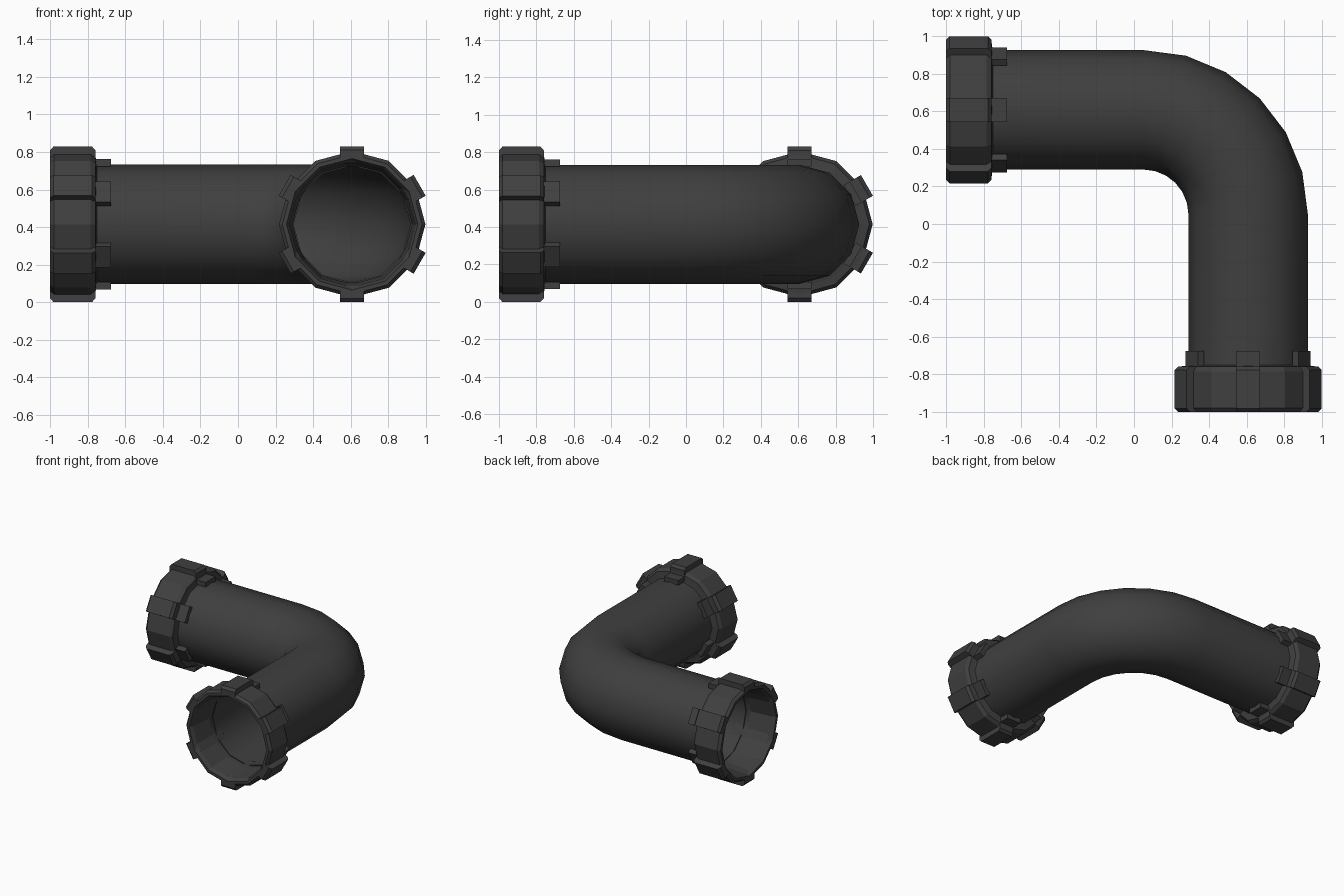
import bpy, bmesh
from math import sin, cos, pi, radians
from mathutils import Vector, Matrix

if "Cube" in bpy.data.objects:
    bpy.data.objects.remove(bpy.data.objects["Cube"])

C, Z = 0.608, 0.415      # pipe axis offset from centre, axis height
R_PIPE, R_BEND = 0.318, 0.558
SIDES = 12

mat = bpy.data.materials.new("dark_plastic")
mat.diffuse_color = (0.05, 0.05, 0.05, 1)
mat.use_nodes = True
mat.node_tree.nodes["Principled BSDF"].inputs["Base Color"].default_value = mat.diffuse_color


def finish(bm, name, smooth=False):
    bmesh.ops.recalc_face_normals(bm, faces=bm.faces)
    for f in bm.faces:
        f.smooth = smooth
    me = bpy.data.meshes.new(name)
    bm.to_mesh(me)
    bm.free()
    me.materials.append(mat)
    ob = bpy.data.objects.new(name, me)
    bpy.context.collection.objects.link(ob)
    return ob


def bridge(bm, a, b):
    n = len(a)
    for i in range(n):
        bm.faces.new((a[i], a[(i + 1) % n], b[(i + 1) % n], b[i]))


# Elbow pipe: straight run, six-step bend, straight run
k = C - R_BEND
path = [(Vector((-0.79, C, Z)), Vector((0, 1, 0)))]
for i in range(7):
    a = pi / 2 - i * pi / 12
    n = Vector((cos(a), sin(a), 0))
    path.append((Vector((k, k, Z)) + n * R_BEND, n))
path.append((Vector((C, -0.79, Z)), Vector((1, 0, 0))))
bm = bmesh.new()
rings = []
for p, n in path:
    rings.append([bm.verts.new(p + R_PIPE * (n * cos(2 * pi * j / SIDES)
                  + Vector((0, 0, 1)) * sin(2 * pi * j / SIDES)))
                  for j in range(SIDES)])
for a, b in zip(rings, rings[1:]):
    bridge(bm, a, b)
finish(bm, "elbow_pipe", smooth=True)

# Profiles as (depth from the mouth, radius)
COLLAR = [(0.21, R_PIPE), (0.03, 0.335), (0.0, 0.35), (0.0, 0.372), (0.02, 0.39),
          (0.215, 0.39), (0.24, 0.372), (0.245, 0.335), (0.25, 0.312)]
LUG = [(0.0, 0.352), (0.0, 0.395), (0.018, Z), (0.222, Z), (0.24, 0.395),
       (0.24, 0.347), (0.325, 0.347), (0.325, 0.308), (0.22, 0.308), (0.035, 0.325)]


def collar(name, origin, axis, side):
    up = Vector((0, 0, 1))

    def place(d, u, v):
        return origin + axis * d + side * u + up * v

    # Twelve-sided collar ring
    bm = bmesh.new()
    rings = [[bm.verts.new(place(d, r * cos(2 * pi * j / SIDES), r * sin(2 * pi * j / SIDES)))
              for j in range(SIDES)] for d, r in COLLAR]
    for a, b in zip(rings, rings[1:]):
        bridge(bm, a, b)
    finish(bm, name + "_collar")

    # Six gripping lugs with tabs running onto the pipe
    bm = bmesh.new()
    for i in range(6):
        t = radians(30 + 60 * i)
        ends = []
        for w in (-0.064, 0.064):
            ends.append([bm.verts.new(place(d, r * cos(t) - w * sin(t), r * sin(t) + w * cos(t)))
                         for d, r in LUG])
        bridge(bm, *ends)
        bm.faces.new(ends[0])
        bm.faces.new(ends[1][::-1])
    finish(bm, name + "_lugs")


collar("left", Vector((-1, C, Z)), Vector((1, 0, 0)), Vector((0, 1, 0)))
collar("front", Vector((C, -1, Z)), Vector((0, 1, 0)), Vector((1, 0, 0)))
